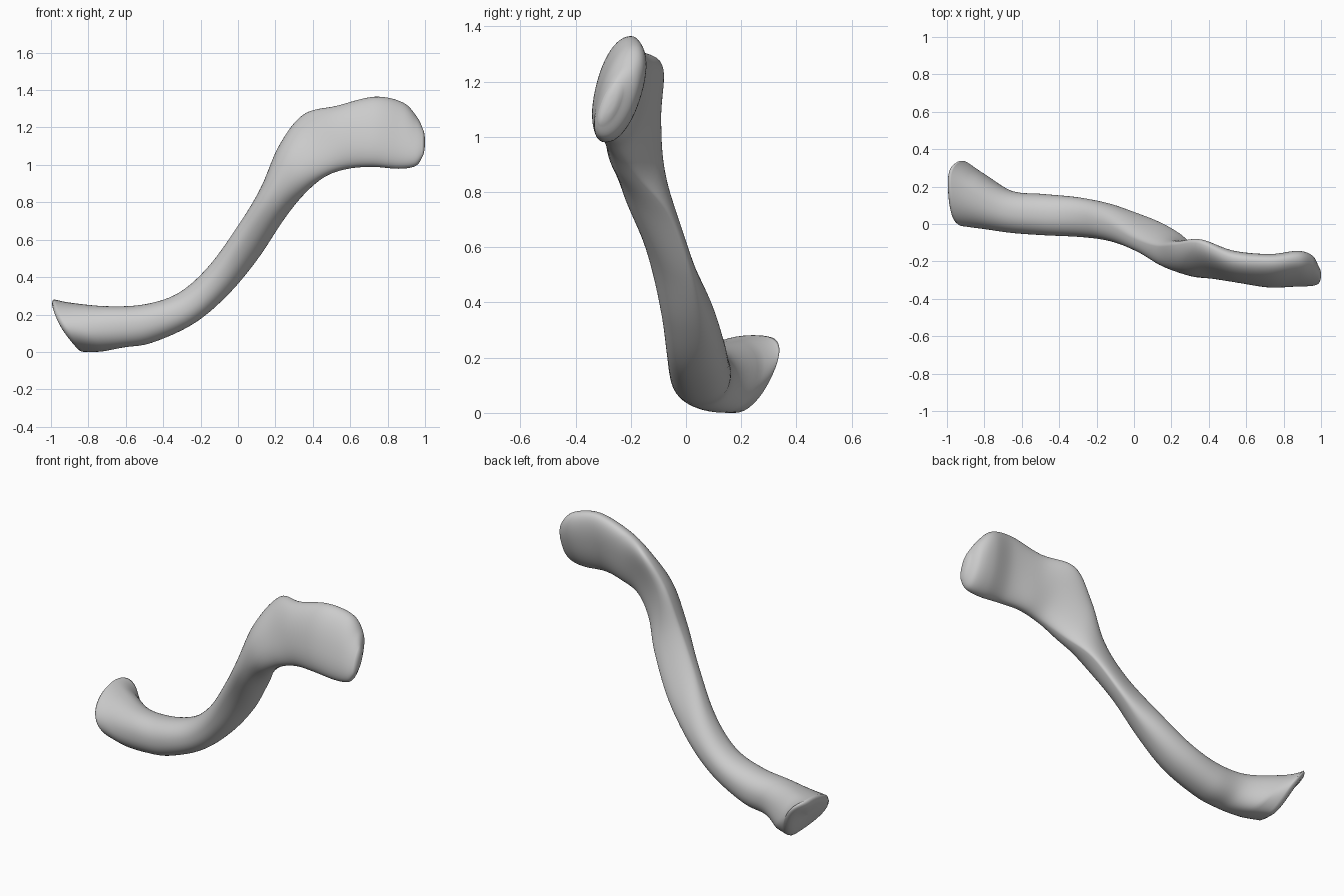
import bpy, bmesh, math
from mathutils import Vector

if "Cube" in bpy.data.objects:
    bpy.data.objects.remove(bpy.data.objects["Cube"])

RING = 48    # points around each section
STEPS = 7    # interpolated sections between keys

# Key sections: top edge x,y,z | bottom edge x,y,z | front depth, back depth
KEYS = [
    (-.985, .24, .287, -.82, .18, .006, .22, .125),
    (-.89, .18, .268, -.73, .13, .008, .18, .115),
    (-.70, .075, .250, -.61, .06, .030, .115, .11),
    (-.50, .05, .260, -.46, .05, .055, .11, .11),
    (-.32, .04, .320, -.24, .03, .155, .105, .105),
    (-.16, .00, .460, -.06, .025, .305, .105, .085),
    (.00, -.08, .680, .10, .01, .495, .105, .046),
    (.12, -.12, .880, .25, -.065, .720, .135, .036),
    (.22, -.115, 1.11, .36, -.175, .855, .13, .048),
    (.35, -.105, 1.275, .47, -.24, .945, .10, .06),
    (.53, -.185, 1.322, .59, -.26, .985, .085, .07),
    (.73, -.20, 1.37, .72, -.285, .995, .085, .068),
    (.88, -.19, 1.34, .86, -.29, .985, .078, .08),
    (.955, -.205, 1.265, .95, -.295, 1.00, .065, .065),
    (.988, -.25, 1.20, .987, -.305, 1.05, .030, .04),
]


def spline(a, b, c, d, t):
    return [0.5 * (2 * q + (r - p) * t + (2 * p - 5 * q + 4 * r - s) * t * t
                   + (3 * q - p - 3 * r + s) * t ** 3)
            for p, q, r, s in zip(a, b, c, d)]


def soft(v, power):
    return math.copysign(abs(v) ** power, v)


def section(k, where):
    top, bottom = Vector(k[0:3]), Vector(k[3:6])
    mid, half = (top + bottom) / 2, (top - bottom) / 2
    hollow = 0.018 * math.exp(-((where - 9) / 1.0) ** 2)
    end = max(0, 1 - where)          # 1 at the broad inner end
    power = 0.92 + 0.10 * end        # more diamond shaped there
    pts = []
    for i in range(RING):
        a = 2 * math.pi * i / RING
        s, c = soft(math.sin(a), power), soft(math.cos(a), power)
        p = mid + half * c
        p.y += s * (k[7] if s > 0 else k[6])
        if s > 0:
            # shallow groove along the back of the bend, raised back knob
            p.y -= hollow * s ** 4
            p.z += 0.06 * end * s * s
        else:
            # front of the inner rim juts outwards
            p.x -= 0.025 * end * s * s
        pts.append(p)
    return pts


def scaled(ring, factor, offset):
    mid = sum(ring, Vector()) / len(ring)
    return [mid + (p - mid) * factor + Vector(offset) for p in ring]


# Interpolated shaft sections
rings = []
last = len(KEYS) - 1
for n in range(last):
    for j in range(STEPS):
        t = j / STEPS
        quad = [KEYS[min(max(n + o, 0), last)] for o in (-1, 0, 1, 2)]
        rings.append(section(spline(*quad, t), n + t))
rings.append(section(KEYS[-1], last))

# Rounded rim and low dome at the broad inner end, dome at the outer end
inner, outer = rings[0], rings[-1]
rings = [scaled(inner, f, (-o, 0, -o * .5)) for f, o in
         ((.03, .026), (.4, .026), (.7, .025), (.86, .021), (.95, .013))] + rings
rings += [scaled(outer, f, (o, 0, 0)) for f, o in
          ((.75, .007), (.4, .011), (.03, .012))]

# Skin the sections
bm = bmesh.new()
loops = [[bm.verts.new(p) for p in r] for r in rings]
for a, b in zip(loops, loops[1:]):
    for i in range(RING):
        j = (i + 1) % RING
        bm.faces.new((a[i], a[j], b[j], b[i]))
bm.faces.new(loops[0])
bm.faces.new(loops[-1])
bmesh.ops.recalc_face_normals(bm, faces=bm.faces)
for f in bm.faces:
    f.smooth = True
low = min(v.co.z for v in bm.verts)
bmesh.ops.translate(bm, verts=bm.verts, vec=(0, 0, -low))

mesh = bpy.data.meshes.new("collar_bone")
bm.to_mesh(mesh)
bm.free()
bone = bpy.data.objects.new("collar_bone", mesh)
bpy.context.collection.objects.link(bone)
